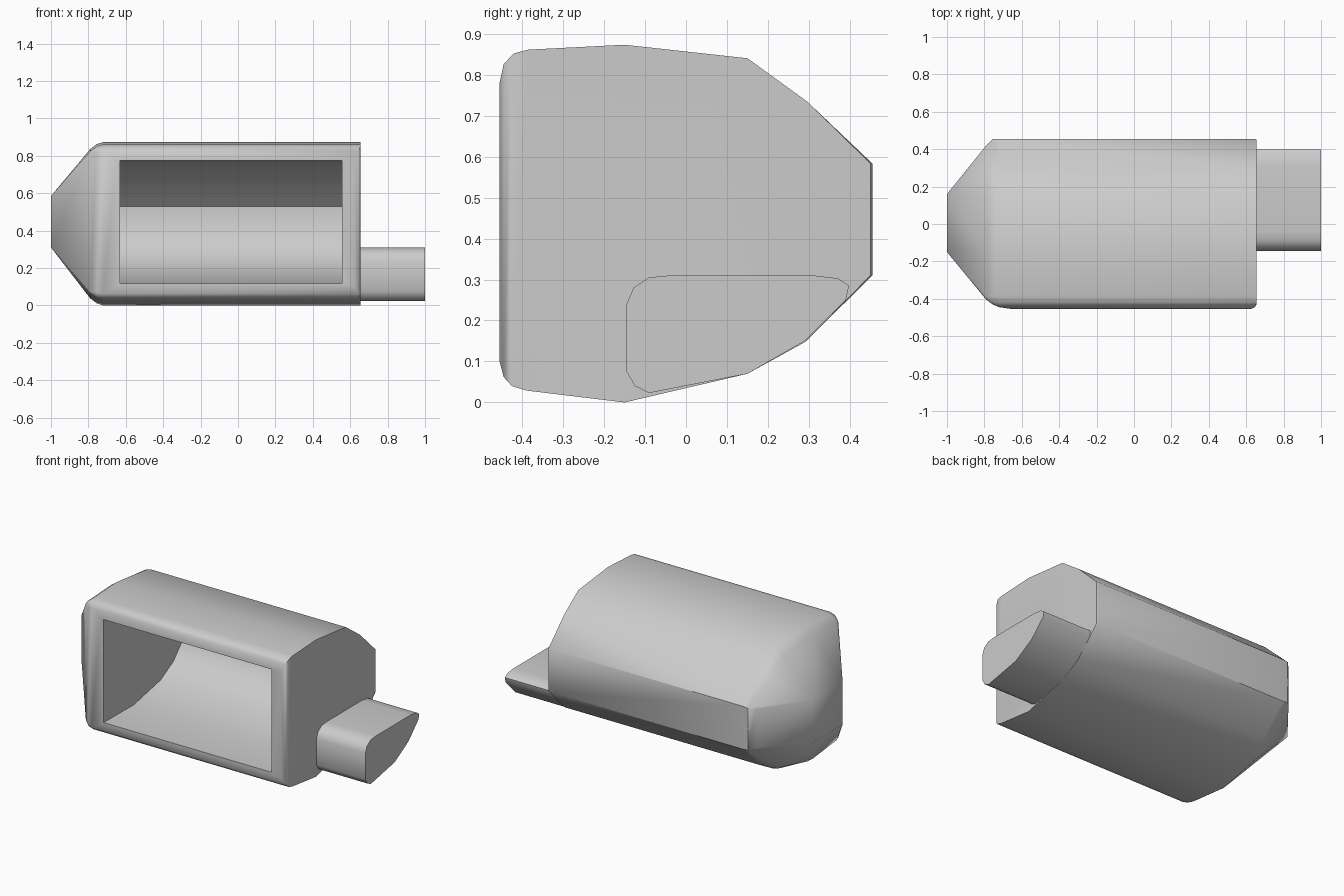
import bpy, bmesh

if "Cube" in bpy.data.objects:
    bpy.data.objects.remove(bpy.data.objects["Cube"])

# Side profile (y, z) of the housing, rounded at the front corners
BODY = [(-0.455, 0.10), (-0.445, 0.062), (-0.425, 0.04), (-0.39, 0.029),
        (-0.15, 0.0), (0.15, 0.07), (0.29, 0.147), (0.455, 0.31),
        (0.455, 0.583), (0.295, 0.735), (0.15, 0.84), (-0.15, 0.873),
        (-0.385, 0.861), (-0.42, 0.852), (-0.445, 0.826), (-0.455, 0.78)]
# Inner hollow, a wall thickness inside the housing and open at the front
CAVITY = [(-0.6, 0.12), (-0.15, 0.115), (0.12, 0.17), (0.25, 0.24), (0.36, 0.36),
          (0.36, 0.53), (0.24, 0.65), (0.11, 0.745), (-0.15, 0.775), (-0.6, 0.775)]
# Side tab whose underside follows the housing
TAB = [(-0.145, 0.24), (-0.128, 0.28), (-0.09, 0.305), (-0.04, 0.31), (0.31, 0.31),
       (0.37, 0.303), (0.398, 0.285), (0.39, 0.25), (0.29, 0.15), (0.15, 0.07),
       (-0.09, 0.023), (-0.125, 0.04), (-0.145, 0.075)]


def finish(bm, name):
    bmesh.ops.recalc_face_normals(bm, faces=bm.faces)
    mesh = bpy.data.meshes.new(name)
    bm.to_mesh(mesh)
    bm.free()
    ob = bpy.data.objects.new(name, mesh)
    bpy.context.collection.objects.link(ob)
    return ob


def prism(name, profile, x0, x1):
    bm = bmesh.new()
    a = [bm.verts.new((x0, y, z)) for y, z in profile]
    b = [bm.verts.new((x1, y, z)) for y, z in profile]
    bm.faces.new(a)
    bm.faces.new(b)
    n = len(profile)
    for i in range(n):
        j = (i + 1) % n
        bm.faces.new((a[i], a[j], b[j], b[i]))
    return finish(bm, name)


def smooth(ob, angle):
    bpy.ops.object.select_all(action='DESELECT')
    ob.select_set(True)
    bpy.context.view_layer.objects.active = ob
    bpy.ops.object.shade_smooth_by_angle(angle=angle)


# Housing: rings along x (x, scale, front limit, back limit) wrapped by a hull
bm = bmesh.new()
for x, s, lo, hi in ((0.655, 1, -0.43, 0.45), (0.645, 1, -0.445, 0.455),
                     (0.625, 1, -0.455, 0.455), (-0.65, 1, -0.455, 0.455),
                     (-0.72, 1, -0.445, 0.455), (-0.755, 0.975, -0.43, 0.455),
                     (-0.79, 0.915, -0.405, 0.42)):
    for y, z in BODY:
        bm.verts.new((x, min(max(y, lo), hi), 0.44 + (z - 0.44) * s))
# Blunt left end
for y in (-0.15, 0.16):
    for z in (0.31, 0.585):
        bm.verts.new((-1, y, z))
bmesh.ops.remove_doubles(bm, verts=bm.verts, dist=0.0005)
bmesh.ops.convex_hull(bm, input=bm.verts)
bmesh.ops.delete(bm, geom=[v for v in bm.verts if not v.link_faces], context='VERTS')
bmesh.ops.dissolve_limit(bm, angle_limit=0.01, verts=bm.verts, edges=bm.edges)
body = finish(bm, "housing")

# Front opening
cutter = prism("cavity_cutter", CAVITY, -0.63, 0.555)
cutter.hide_render = True
mod = body.modifiers.new("cavity", 'BOOLEAN')
mod.operation = 'DIFFERENCE'
mod.solver = 'EXACT'
mod.object = cutter
bpy.context.view_layer.objects.active = body
bpy.ops.object.modifier_apply(modifier=mod.name)
bpy.data.objects.remove(cutter)
smooth(body, 0.75)

# Side tab
smooth(prism("side_tab", TAB, 0.62, 1.0), 0.75)
